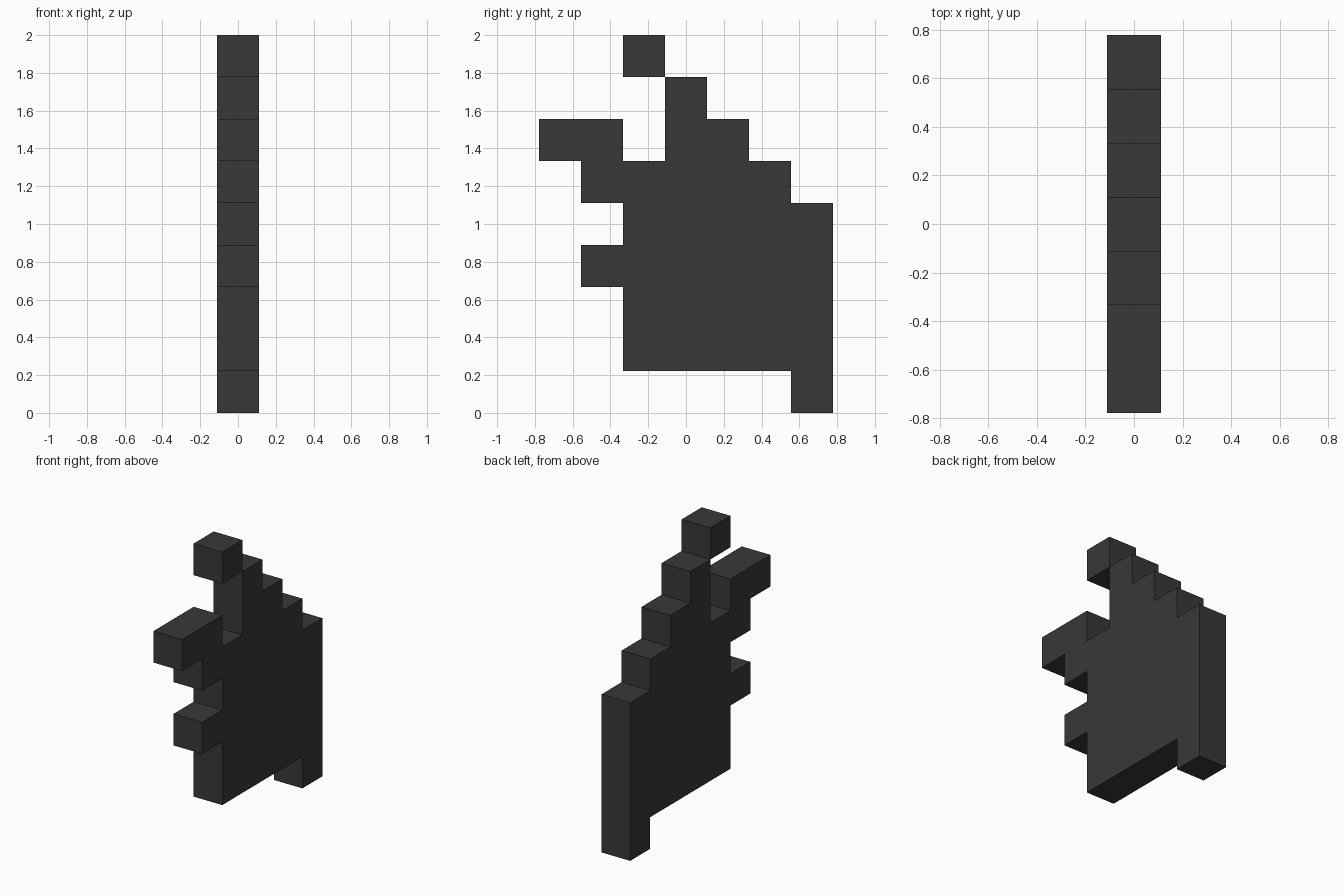
import bpy, bmesh

if "Cube" in bpy.data.objects:
    bpy.data.objects.remove(bpy.data.objects["Cube"])

U = 2 / 9  # side of one block

charcoal = bpy.data.materials.new("charcoal")
charcoal.diffuse_color = (0.04, 0.04, 0.04, 1)
charcoal.use_nodes = True
charcoal.node_tree.nodes["Principled BSDF"].inputs["Base Color"].default_value = charcoal.diffuse_color


def slab(name, outline):
    """Extrude a stepped (y, z) outline, in block units, one block thick along x."""
    bm = bmesh.new()
    face = bm.faces.new([bm.verts.new((-U / 2, (y - 3.5) * U, z * U)) for y, z in outline])
    ext = bmesh.ops.extrude_face_region(bm, geom=[face])
    moved = [v for v in ext["geom"] if isinstance(v, bmesh.types.BMVert)]
    bmesh.ops.translate(bm, verts=moved, vec=(U, 0, 0))
    bmesh.ops.recalc_face_normals(bm, faces=bm.faces[:])
    mesh = bpy.data.meshes.new(name)
    bm.to_mesh(mesh)
    bm.free()
    mesh.materials.append(charcoal)
    obj = bpy.data.objects.new(name, mesh)
    bpy.context.collection.objects.link(obj)
    return obj


# Main body: rear leg, stepped back, peak, front hook and front stub
slab("stepped_body", [
    (2, 1), (6, 1), (6, 0), (7, 0),
    (7, 5), (6, 5), (6, 6), (5, 6), (5, 7), (4, 7), (4, 8), (3, 8),
    (3, 6), (2, 6), (2, 7), (0, 7), (0, 6), (1, 6), (1, 5), (2, 5),
    (2, 4), (1, 4), (1, 3), (2, 3)])

# Loose block touching the peak along one edge
slab("top_block", [(2, 8), (3, 8), (3, 9), (2, 9)])
